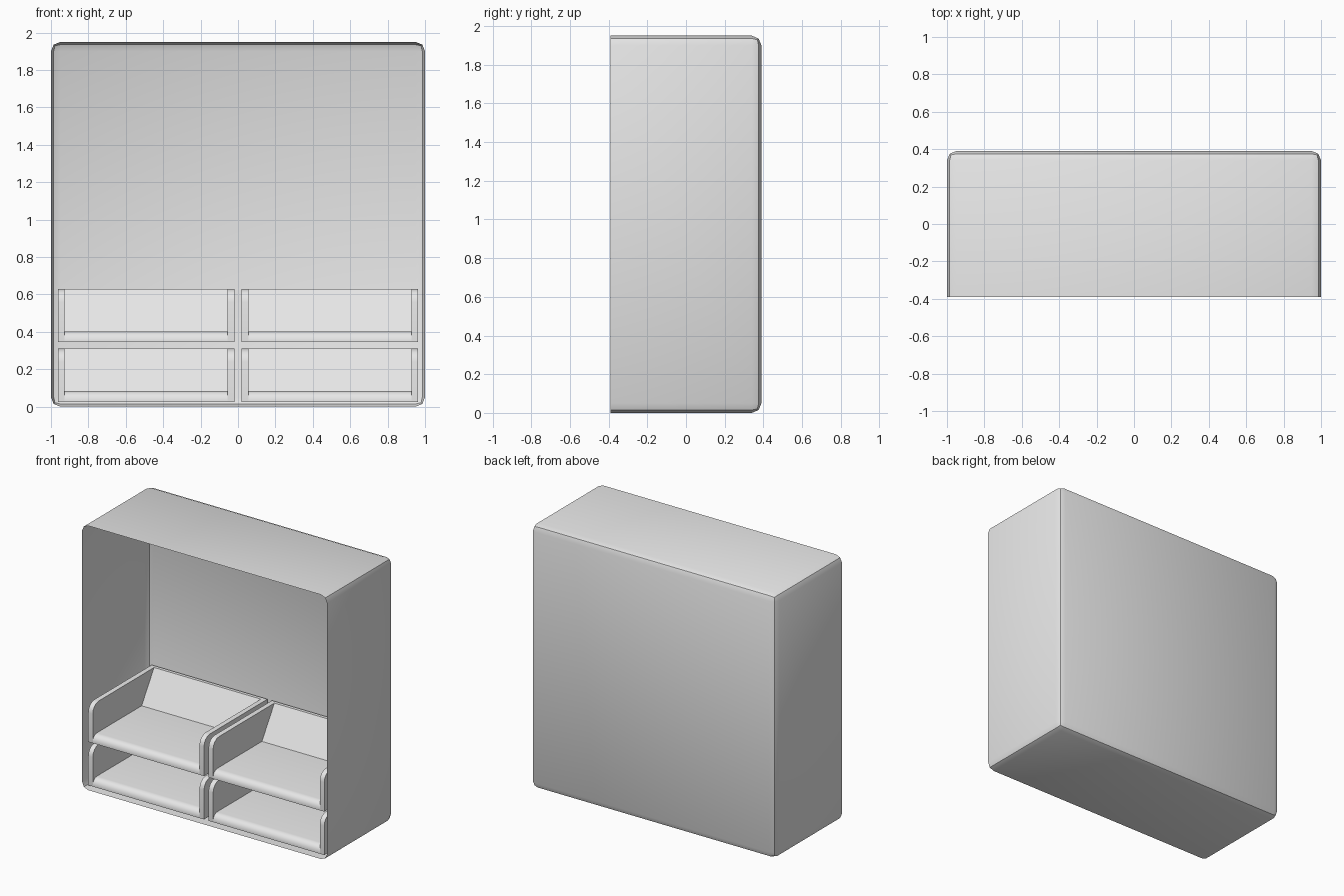
import bpy
import bmesh
from math import radians, sin, cos, pi

if "Cube" in bpy.data.objects:
    bpy.data.objects.remove(bpy.data.objects["Cube"], do_unlink=True)

# One plain grey for everything
grey = bpy.data.materials.new("light_grey")
grey.use_nodes = True
grey.diffuse_color = (0.8, 0.8, 0.8, 1)
grey.node_tree.nodes["Principled BSDF"].inputs["Base Color"].default_value = (0.8, 0.8, 0.8, 1)


def finish(bm, name):
    """Turn a bmesh into a smooth shaded object with sharp edges kept."""
    mesh = bpy.data.meshes.new(name)
    bm.to_mesh(mesh)
    bm.free()
    mesh.materials.append(grey)
    obj = bpy.data.objects.new(name, mesh)
    bpy.context.collection.objects.link(obj)
    bpy.ops.object.select_all(action="DESELECT")
    obj.select_set(True)
    bpy.context.view_layer.objects.active = obj
    bpy.ops.object.shade_smooth_by_angle(angle=radians(30))
    return obj


def front_arc(y, z, r, steps=4):
    """Rounded front top corner, from the front face up to the top."""
    return [(y + r - r * cos(a), z - r + r * sin(a))
            for a in (pi / 2 * i / steps for i in range(steps + 1))]


def prism(bm, profile, x0, x1):
    """Extrude a (y, z) profile along x."""
    face = bm.faces.new([bm.verts.new((x0, y, z)) for y, z in profile])
    result = bmesh.ops.extrude_face_region(bm, geom=[face])
    verts = [v for v in result["geom"] if isinstance(v, bmesh.types.BMVert)]
    bmesh.ops.translate(bm, verts=verts, vec=(x1 - x0, 0, 0))


# Cabinet shell: a thin open-fronted box with rounded edges
WIDTH, DEPTH, HEIGHT = 2.0, 0.78, 1.95
bm = bmesh.new()
bmesh.ops.create_cube(bm, size=1)
for v in bm.verts:
    v.co = (v.co.x * WIDTH, v.co.y * DEPTH, (v.co.z + 0.5) * HEIGHT)
front = [f for f in bm.faces if f.normal.y < -0.9]
bmesh.ops.delete(bm, geom=front, context="FACES_ONLY")
bmesh.ops.bevel(bm, geom=[e for e in bm.edges if not e.is_boundary],
                offset=0.05, segments=2, profile=0.5, affect="EDGES")
finish(bm, "cabinet_shell")

# Trays: two side walls around a floor with a rounded lip and a sloped back
FRONT, BACK = -0.37, 0.37
TRAY_HEIGHT, FLOOR = 0.285, 0.058
HALF, WALL = 0.4725, 0.037
wall_profile = [(BACK, 0), (FRONT, 0)] + front_arc(FRONT, TRAY_HEIGHT, 0.07) + [(BACK, TRAY_HEIGHT)]
floor_profile = ([(BACK, 0), (FRONT, 0)] + front_arc(FRONT, FLOOR, 0.048)
                 + [(0.2, FLOOR), (0.345, TRAY_HEIGHT), (BACK, TRAY_HEIGHT)])

for level, z in (("lower", 0.025), ("upper", 0.345)):
    for side, x in (("right", -0.491), ("left", 0.491)):
        bm = bmesh.new()
        prism(bm, wall_profile, -HALF, -HALF + WALL)
        prism(bm, floor_profile, -HALF + WALL, HALF - WALL)
        prism(bm, wall_profile, HALF - WALL, HALF)
        bmesh.ops.recalc_face_normals(bm, faces=bm.faces)
        tray = finish(bm, f"{level}_{side}_tray")
        tray.location = (x, 0, z)
